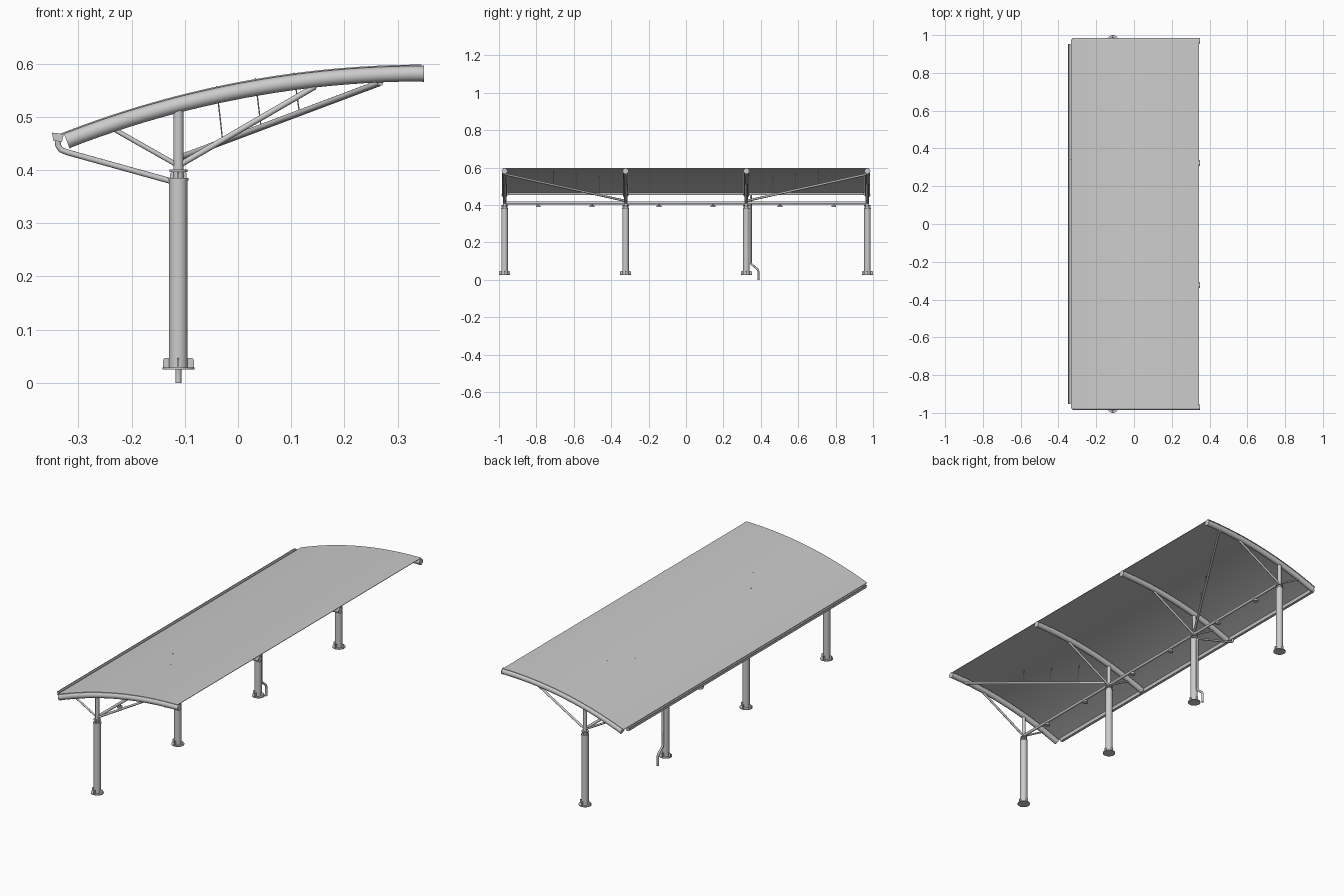
import bpy, bmesh, math
from mathutils import Vector

cube = bpy.data.objects.get("Cube")
if cube:
    bpy.data.objects.remove(cube, do_unlink=True)


def material(name, rgb):
    m = bpy.data.materials.new(name)
    m.use_nodes = True
    m.diffuse_color = (*rgb, 1)
    m.node_tree.nodes["Principled BSDF"].inputs["Base Color"].default_value = (*rgb, 1)
    return m


GREY = material("light grey steel", (0.6, 0.6, 0.6))

COL_X = -0.112
BENTS = {"front": -0.97, "mid_front": -0.323, "mid_back": 0.323, "back": 0.97}
ARC_R, APEX_X, APEX_Z, RIB_R = 1.85, 0.35, 0.581, 0.0145


def arc(x, offset=0.0):
    """Point (x, z) on the roof arc, moved outwards along its normal."""
    d = x - APEX_X
    h = math.sqrt(ARC_R ** 2 - d * d)
    return x + offset * d / ARC_R, APEX_Z - ARC_R + h + offset * h / ARC_R


def finish(obj, smooth=True):
    obj.data.materials.append(GREY)
    bpy.ops.object.select_all(action='DESELECT')
    obj.select_set(True)
    bpy.context.view_layer.objects.active = obj
    if smooth:
        bpy.ops.object.shade_smooth_by_angle(angle=math.radians(35))
    return obj


def mesh_object(name, bm, smooth=True):
    bmesh.ops.recalc_face_normals(bm, faces=bm.faces)
    me = bpy.data.meshes.new(name)
    bm.to_mesh(me)
    bm.free()
    obj = bpy.data.objects.new(name, me)
    bpy.context.collection.objects.link(obj)
    return finish(obj, smooth)


def tube(name, points, radius, sides=16):
    """Sweep a capped round section along a path."""
    pts = [Vector(p) for p in points]
    bm = bmesh.new()
    rings, side = [], None
    for i, p in enumerate(pts):
        t_in = (p - pts[max(i - 1, 0)]).normalized()
        t_out = (pts[min(i + 1, len(pts) - 1)] - p).normalized()
        t = (t_in + t_out).normalized()
        if side is None:
            side = t.orthogonal()
        side = (side - t * side.dot(t)).normalized()
        up = t.cross(side)
        angles = [2 * math.pi * k / sides for k in range(sides)]
        rings.append([bm.verts.new(p + radius * (side * math.cos(a) + up * math.sin(a)))
                      for a in angles])
    for a, b in zip(rings, rings[1:]):
        for k in range(sides):
            n = (k + 1) % sides
            bm.faces.new((a[k], a[n], b[n], b[k]))
    bm.faces.new(rings[0])
    bm.faces.new(rings[-1])
    return mesh_object(name, bm)


def disc(name, x, y, z0, z1, radius, sides=24):
    return tube(name, [(x, y, z0), (x, y, z1)], radius, sides)


def extrude_y(name, profile, y0, y1, smooth=False):
    """Extrude a closed (x, z) profile along y."""
    bm = bmesh.new()
    face = bm.faces.new([bm.verts.new((x, y0, z)) for x, z in profile])
    out = bmesh.ops.extrude_face_region(bm, geom=[face])
    verts = [v for v in out["geom"] if isinstance(v, bmesh.types.BMVert)]
    bmesh.ops.translate(bm, verts=verts, vec=(0, y1 - y0, 0))
    return mesh_object(name, bm, smooth)


# Curved roof sheet resting on the ribs
xs = [-0.327 + 0.672 * i / 32 for i in range(33)]
sheet = [arc(x, RIB_R) for x in xs] + [arc(x, RIB_R + 0.0025) for x in reversed(xs)]
extrude_y("roof_sheet", sheet, -0.978, 0.978, True)

# Open gutter along the low edge
w = 0.002
gutter = [(-0.35, 0.470), (-0.347, 0.455), (-0.331, 0.453), (-0.327, 0.468),
          (-0.327 - w, 0.468), (-0.331 - w, 0.453 + w), (-0.347 + w, 0.455 + w),
          (-0.35 + w, 0.470)]
extrude_y("gutter", gutter, -0.953, 0.953)
for label, y in (("front", -0.953), ("back", 0.951)):
    extrude_y("gutter_end_" + label, gutter[:4], y, y + w)

# Column, rib and braces for each support
for label, y in BENTS.items():
    disc("base_plate_" + label, COL_X, y, 0.025, 0.029, 0.03, 32)
    disc("column_" + label, COL_X, y, 0.025, 0.382, 0.0175, 32)
    disc("column_cap_" + label, COL_X, y, 0.380, 0.385, 0.019)
    disc("post_flange_" + label, COL_X, y, 0.396, 0.401, 0.017)
    disc("post_" + label, COL_X, y, 0.382, 0.515, 0.0095)

    # Base gussets and head stiffeners, one cross of plates each
    for part, r0, r1, z0, z1 in (("gusset", 0.016, 0.029, 0.028, 0.047),
                                 ("stiffener", 0.008, 0.0155, 0.384, 0.397)):
        bm = bmesh.new()
        for k in range(4):
            a = k * math.pi / 2
            c, s, t = math.cos(a), math.sin(a), 0.0015
            outline = [(r0, z0), (r1, z0), (r1, z1 - 0.004), (r1 - 0.003, z1), (r0, z1)]
            quads = [[bm.verts.new((COL_X + c * r - s * o, y + s * r + c * o, z))
                      for r, z in outline] for o in (-t, t)]
            bm.faces.new(quads[0])
            bm.faces.new(quads[1])
            for i in range(5):
                j = (i + 1) % 5
                bm.faces.new((quads[0][i], quads[0][j], quads[1][j], quads[1][i]))
        mesh_object(part + "_" + label, bm, False)

    path = [arc(-0.32 + 0.668 * i / 24) for i in range(25)]
    tube("rib_" + label, [(x, y, z) for x, z in path], RIB_R, 24)
    for end, a, b in (("low", -0.322, -0.319), ("high", 0.347, 0.35)):
        (xa, za), (xb, zb) = arc(a), arc(b)
        tube("rib_cap_%s_%s" % (end, label), [(xa, y, za), (xb, y, zb)], 0.0155, 24)

    tube("brace_low_" + label, [(COL_X, y, 0.408), (-0.232, y, 0.476)], 0.0045)
    tube("brace_high_" + label, [(COL_X, y, 0.408), (0.145, y, 0.557)], 0.0055)

# Long diagonal struts from inner columns to outer ribs, with thin hanger rods
for label, s in (("front", -1), ("back", 1)):
    a = Vector((COL_X, s * 0.323, 0.422))
    b = Vector((0.267, s * 0.965, 0.564))
    tube("diagonal_strut_" + label, [a, b], 0.006)
    for i, t in enumerate((0.22, 0.41, 0.60)):
        p = a.lerp(b, t)
        x, z = arc(p.x - 0.008, RIB_R + 0.004)
        tube("hanger_rod_%s_%d" % (label, i + 1), [p, (x, p.y, z)], 0.0012, 8)

# Lengthwise pipe with hanging lamps
tube("lengthwise_pipe", [(COL_X, -0.97, 0.411), (COL_X, 0.97, 0.411)], 0.007)
for i, y in enumerate((-0.79, -0.503, -0.144, 0.144, 0.503, 0.79)):
    disc("lamp_stem_%d" % (i + 1), COL_X, y, 0.396, 0.408, 0.005)
    disc("lamp_%d" % (i + 1), COL_X, y, 0.389, 0.398, 0.013)

# Drain pipe from the gutter down beside one column
py = BENTS["mid_back"] + 0.0235
tube("drain_pipe", [(-0.339, py, 0.457), (-0.338, py, 0.446), (-0.333, py, 0.438),
                    (-0.32, py, 0.433), (-0.122, py, 0.378), (-0.114, py, 0.373),
                    (COL_X, py, 0.364), (COL_X, py, 0.092), (COL_X, py + 0.004, 0.083),
                    (COL_X, py + 0.036, 0.057), (COL_X, py + 0.04, 0.047),
                    (COL_X, py + 0.04, 0)], 0.0055)
